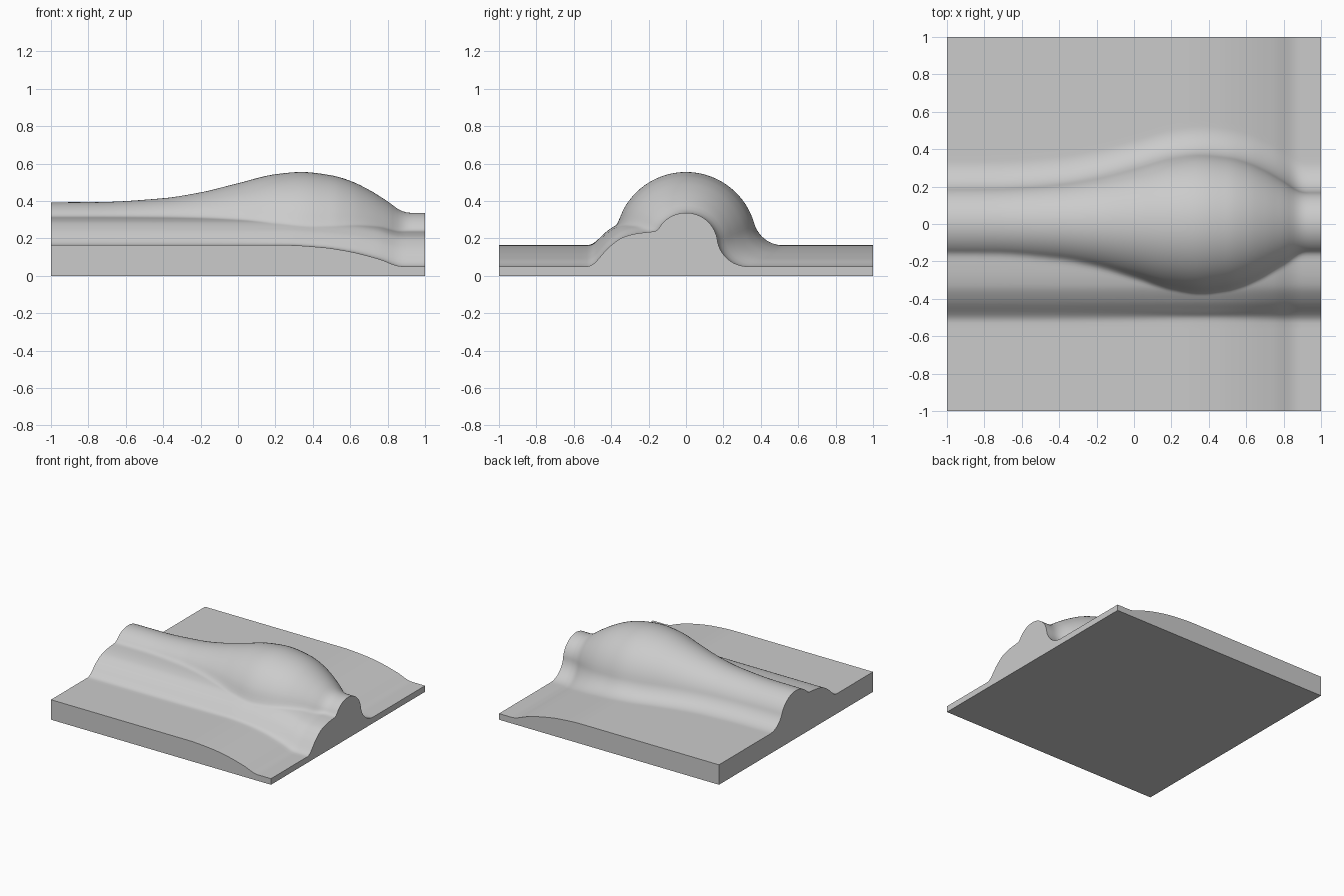
import bpy, bmesh, math

if "Cube" in bpy.data.objects:
    bpy.data.objects.remove(bpy.data.objects["Cube"], do_unlink=True)

# Height curves along x: slab top, ridge crest, ridge axis, front shelf scale
SLAB = [(-1, .164), (.25, .164), (.45, .152), (.6, .129), (.75, .091), (.88, .05), (1, .05)]
CREST = [(-1, .393), (-.75, .394), (-.4, .415), (-.2, .446), (0, .495), (.2, .543), (.34, .555),
         (.5, .537), (.6, .508), (.7, .46), (.8, .398), (.88, .345), (.92, .337), (1, .337)]
AXIS = [(-1, .195), (0, .19), (.35, .175), (.88, .168), (1, .168)]
SHELF = [(-1, .8), (.35, .8), (.88, 1), (1, 1)]
# Shelf rise across y
RISE = [(-.5, 0), (-.46, .05), (-.41, .105), (-.33, .159), (-.25, .178), (-.17, .186), (0, .19)]


def curve(keys, t):
    """Monotone cubic interpolation through the keys."""
    n = len(keys)
    slope = [(keys[i + 1][1] - keys[i][1]) / (keys[i + 1][0] - keys[i][0]) for i in range(n - 1)]
    tan = [slope[0]]
    for a, b in zip(slope, slope[1:]):
        tan.append(2 * a * b / (a + b) if a * b > 0 else 0)
    tan.append(slope[-1])
    i = 0
    while i < n - 2 and t > keys[i + 1][0]:
        i += 1
    (x0, z0), (x1, z1) = keys[i], keys[i + 1]
    h = x1 - x0
    s = (t - x0) / h
    return (z0 + h * s * tan[i] + s * s * (3 * (z1 - z0) - h * (2 * tan[i] + tan[i + 1]))
            + s ** 3 * (h * (tan[i] + tan[i + 1]) - 2 * (z1 - z0)))


def lerp(a, b, n):
    return [a + (b - a) * i / n for i in range(n + 1)]


def section(x):
    """Cross-section of the block at x, from front to back."""
    base, axis = curve(SLAB, x), curve(AXIS, x)
    radius, scale = curve(CREST, x) - axis, curve(SHELF, x)

    def shelf(y):
        return base + scale * curve(RISE, y)

    # Where the shelf meets the round ridge
    y = -.5
    while y < 0 and (abs(y) >= radius or axis + math.sqrt(radius ** 2 - y * y) < shelf(y)):
        y += .002
    pts = [(v, base) for v in lerp(-1, -.56, 4)] + [(-.53, base), (-.515, base)]
    pts += [(v, shelf(v)) for v in lerp(-.5, y, 20)]
    crease = len(pts) - 1
    # Round ridge, then a hollow fillet down to the back of the slab
    fillet = .165
    drop = base + fillet - axis
    reach = math.sqrt((radius + fillet) ** 2 - drop ** 2)
    end = math.atan2(drop, reach)
    start = math.atan2(shelf(y) - axis, y)
    pts += [(radius * math.cos(a), axis + radius * math.sin(a)) for a in lerp(start, end, 34)[1:]]
    pts += [(reach + fillet * math.cos(a), base + fillet + fillet * math.sin(a))
            for a in lerp(math.pi + end, 1.5 * math.pi, 14)[1:]]
    pts += [(v, base) for v in lerp(reach + .03, 1, 5)]
    # Soften the crease and the foot of the shelf
    for _ in range(3):
        old = pts[:]
        for i in [6, 7, 8] + list(range(crease - 2, crease + 3)):
            pts[i] = tuple((old[i - 1][k] + 2 * old[i][k] + old[i + 1][k]) / 4 for k in (0, 1))
    return pts + [(1, 0), (-1, 0)]


# Loft the sections into a closed block
bm = bmesh.new()
stations = lerp(-1, .88, 72) + lerp(.9, 1, 5)
rings = [[bm.verts.new((x, y, z)) for y, z in section(x)] for x in stations]
count = len(rings[0])
for a, b in zip(rings, rings[1:]):
    for i in range(count):
        j = (i + 1) % count
        bm.faces.new((a[i], a[j], b[j], b[i]))
bm.faces.new(rings[0])
bm.faces.new(rings[-1][::-1])
bmesh.ops.recalc_face_normals(bm, faces=bm.faces[:])
mesh = bpy.data.meshes.new("ridged_block")
bm.to_mesh(mesh)
bm.free()

block = bpy.data.objects.new("ridged_block", mesh)
bpy.context.collection.objects.link(block)

# Single plain colour
grey = bpy.data.materials.new("plain_grey")
grey.use_nodes = True
color = (.6, .6, .6, 1)
grey.diffuse_color = color
grey.node_tree.nodes["Principled BSDF"].inputs["Base Color"].default_value = color
mesh.materials.append(grey)

bpy.ops.object.select_all(action="DESELECT")
block.select_set(True)
bpy.context.view_layer.objects.active = block
bpy.ops.object.shade_smooth_by_angle(angle=math.radians(50))
